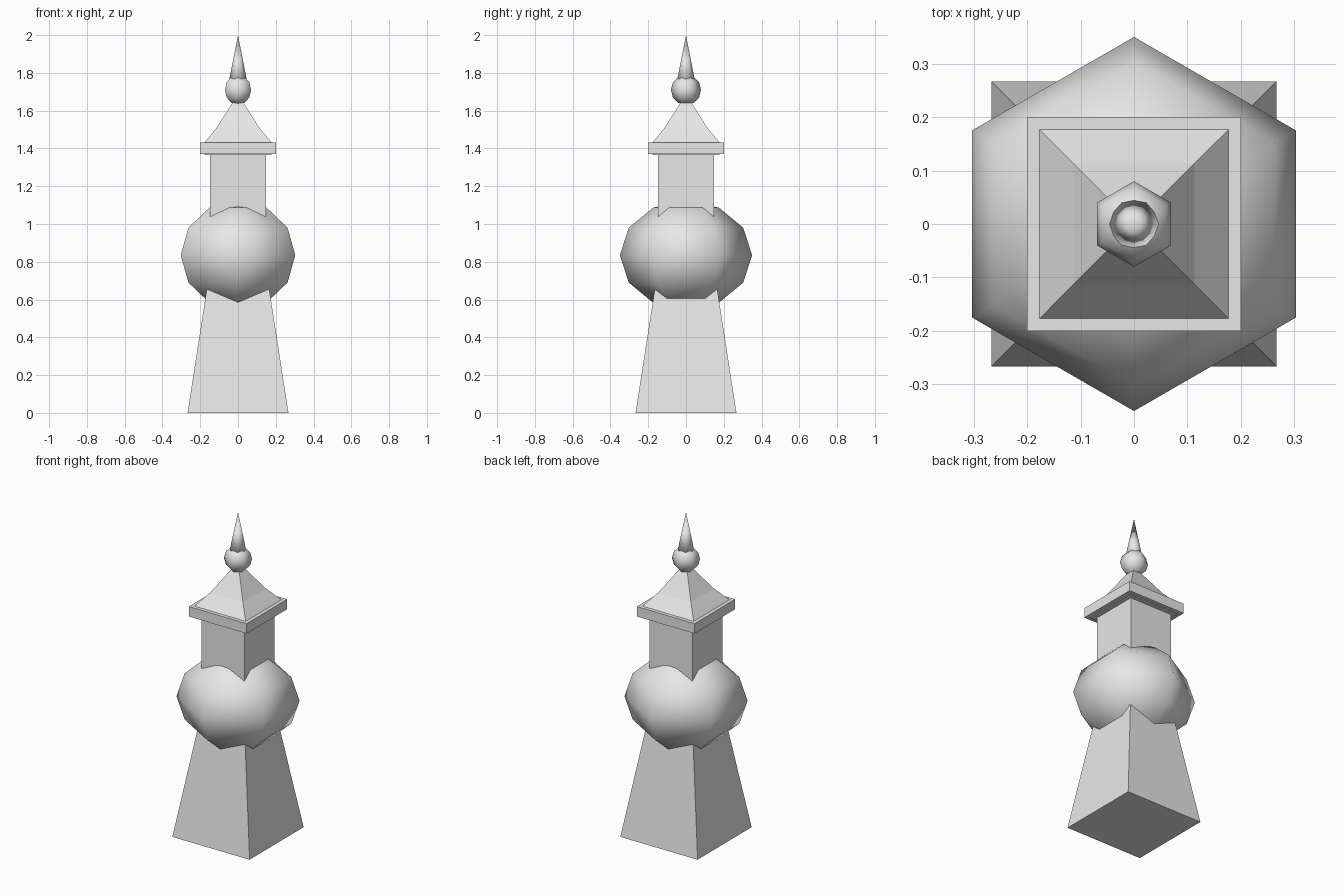
import bpy
import bmesh
import math

cube = bpy.data.objects.get("Cube")
if cube:
    bpy.data.objects.remove(cube, do_unlink=True)

stone = bpy.data.materials.new("light_grey")
GREY = (0.8, 0.8, 0.8, 1.0)
stone.diffuse_color = GREY
stone.use_nodes = True
stone.node_tree.nodes["Principled BSDF"].inputs["Base Color"].default_value = GREY


def finish(name, bm, smooth=False):
    bmesh.ops.recalc_face_normals(bm, faces=bm.faces)
    for face in bm.faces:
        face.smooth = smooth
    mesh = bpy.data.meshes.new(name)
    bm.to_mesh(mesh)
    bm.free()
    mesh.materials.append(stone)
    obj = bpy.data.objects.new(name, mesh)
    bpy.context.collection.objects.link(obj)
    return obj


def square_stack(name, profile):
    """Square column through (half width, height) pairs; zero width makes a tip."""
    bm = bmesh.new()
    rings = []
    for half, z in profile:
        corners = [(-1, -1), (1, -1), (1, 1), (-1, 1)] if half else [(0, 0)]
        rings.append([bm.verts.new((x * half, y * half, z)) for x, y in corners])
    bm.faces.new(rings[0])
    for low, high in zip(rings, rings[1:]):
        for i in range(4):
            j = (i + 1) % 4
            if len(high) == 1:
                bm.faces.new((low[i], low[j], high[0]))
            else:
                bm.faces.new((low[i], low[j], high[j], high[i]))
    if len(rings[-1]) == 4:
        bm.faces.new(rings[-1])
    return finish(name, bm)


def hex_ball(name, radius, height, z):
    """Six-sided smooth ball with six bands."""
    bm = bmesh.new()
    bmesh.ops.create_uvsphere(bm, u_segments=6, v_segments=6, radius=1)
    bmesh.ops.scale(bm, vec=(radius, radius, height), verts=bm.verts)
    bmesh.ops.translate(bm, vec=(0, 0, z), verts=bm.verts)
    return finish(name, bm, smooth=True)


# Tapered foot and the upper shaft
square_stack("tapered_base", [(0.267, 0), (0.143, 0.8)])
square_stack("upper_shaft", [(0.148, 0.85), (0.148, 1.4)])

# Faceted bulb around the middle
hex_ball("bulb", 0.35, 0.29, 0.835)

# Cornice and flared roof
square_stack("cornice", [(0.2, 1.37), (0.2, 1.432)])
square_stack("roof", [(0.177, 1.365), (0.177, 1.432), (0.113, 1.51), (0, 1.688)])

# Finial ball and pointed spire
hex_ball("finial_ball", 0.08, 0.08, 1.71)
bm = bmesh.new()
bmesh.ops.create_cone(bm, cap_ends=True, segments=12, radius1=0.055, radius2=0, depth=0.28)
bmesh.ops.translate(bm, vec=(0, 0, 1.86), verts=bm.verts)
spire = finish("spire", bm, smooth=True)
